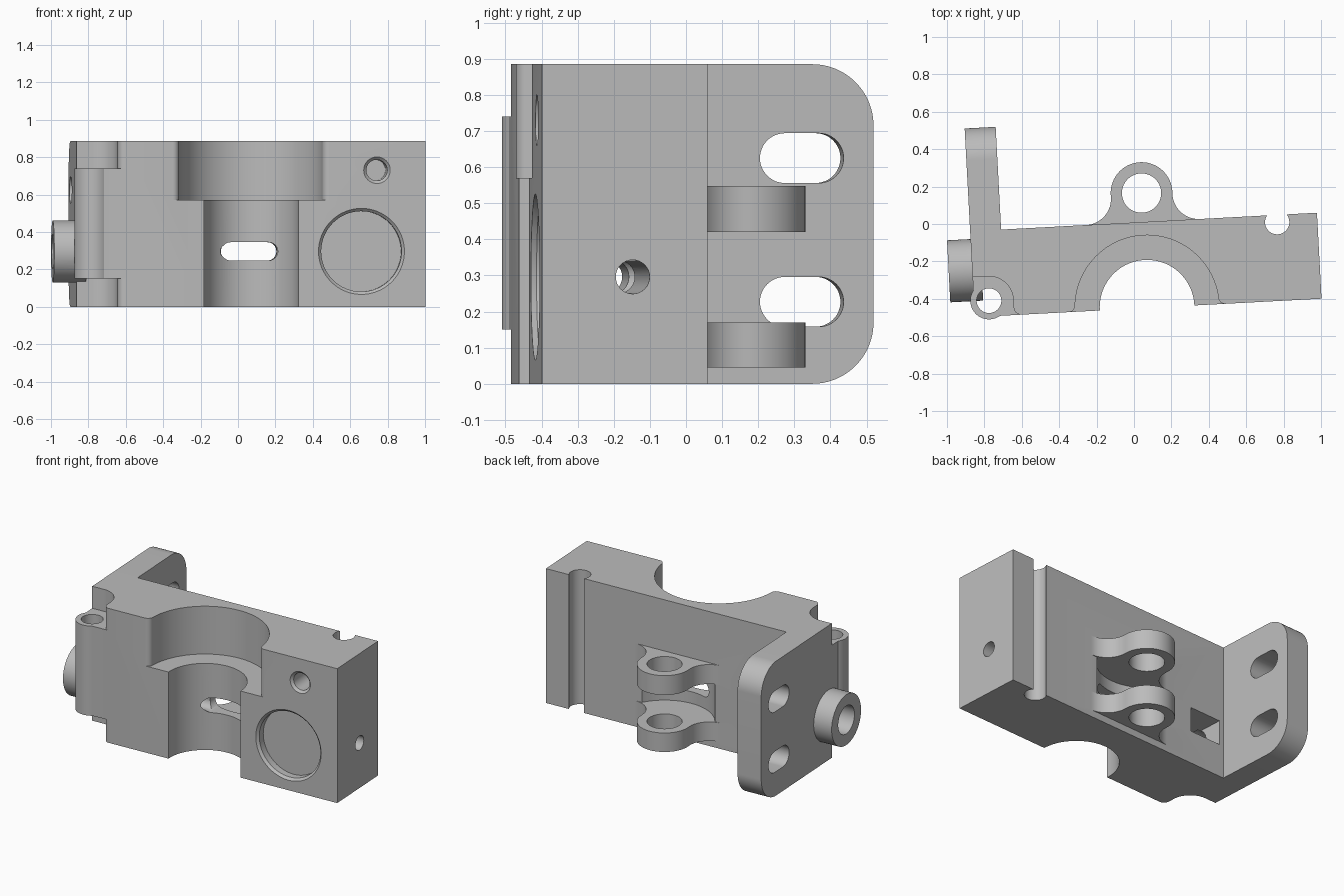
import bpy, bmesh
from math import sin, cos, pi, sqrt, radians, atan2
from mathutils import Matrix

cube = bpy.data.objects.get("Cube")
if cube:
    bpy.data.objects.remove(cube, do_unlink=True)

grey = bpy.data.materials.new("machined_grey")
grey.use_nodes = True
grey.diffuse_color = (0.5, 0.5, 0.5, 1)
grey.node_tree.nodes["Principled BSDF"].inputs["Base Color"].default_value = (0.5, 0.5, 0.5, 1)

H = 0.885
FRONT, BACK = -0.452, 0.008
RIGHT, LEFT, INNER = -0.877, 0.98, -0.711
AXIS_V, AXIS_Z = -0.2, 0.296


def arc(cx, cy, r, a0, a1, n=24):
    """Points on an arc, angles in degrees."""
    return [(cx + r * cos(radians(a0 + (a1 - a0) * i / n)),
             cy + r * sin(radians(a0 + (a1 - a0) * i / n))) for i in range(n + 1)]


def circle(cx, cy, r, n=64):
    return arc(cx, cy, r, 0, 360, n)[:-1]


def rect(x0, y0, x1, y1):
    return [(x0, y0), (x1, y0), (x1, y1), (x0, y1)]


def slot(x0, x1, y, r):
    return arc(x0 + r, y, r, 90, 270) + arc(x1 - r, y, r, -90, 90)


def prism(name, pts, lo, hi, axis="z", end_scale=1):
    """Extrude an outline along an axis, optionally tapering its far end."""
    place = {"x": lambda a, b, h: (h, a, b),
             "y": lambda a, b, h: (a, h, b),
             "z": lambda a, b, h: (a, b, h)}[axis]
    cx = sum(p[0] for p in pts) / len(pts)
    cy = sum(p[1] for p in pts) / len(pts)
    far = [(cx + (a - cx) * end_scale, cy + (b - cy) * end_scale) for a, b in pts]
    bm = bmesh.new()
    v0 = [bm.verts.new(place(a, b, lo)) for a, b in pts]
    v1 = [bm.verts.new(place(a, b, hi)) for a, b in far]
    bm.faces.new(v0)
    bm.faces.new(v1)
    for i in range(len(pts)):
        j = (i + 1) % len(pts)
        bm.faces.new((v0[i], v0[j], v1[j], v1[i]))
    bmesh.ops.recalc_face_normals(bm, faces=bm.faces)
    mesh = bpy.data.meshes.new(name)
    bm.to_mesh(mesh)
    bm.free()
    mesh.materials.append(grey)
    ob = bpy.data.objects.new(name, mesh)
    bpy.context.collection.objects.link(ob)
    return ob


# Main block and rounded mounting flange
body = prism("bracket_body", rect(RIGHT, FRONT, LEFT, BACK), 0, H)


def combine(tool, op):
    """Apply a boolean to the body and discard the tool."""
    mod = body.modifiers.new(op, "BOOLEAN")
    mod.operation, mod.solver, mod.object = op, "EXACT", tool
    bpy.context.view_layer.objects.active = body
    bpy.ops.object.modifier_apply(modifier=mod.name)
    bpy.data.objects.remove(tool, do_unlink=True)


def cut(*args, **kw):
    combine(prism("cutter", *args, **kw), "DIFFERENCE")


def add(*args, **kw):
    combine(prism("addition", *args, **kw), "UNION")


R, V1 = 0.17, 0.558
flange = ([(-0.1, 0)] + arc(V1 - R, R, R, -90, 0)
          + arc(V1 - R, H - R, R, 0, 90) + [(-0.1, H)])
add(flange, RIGHT, INNER, axis="x")
for z in (0.227, 0.625):
    cut(slot(0.243, 0.475, z, 0.069), RIGHT - 0.1, INNER + 0.1, axis="x")

# Stepped half-round saddle with a flared upper opening
SU, SV = 0.046, -0.448
cut([(SU + 0.253, -0.6)] + arc(SU, SV, 0.253, 0, 180, 48) + [(SU - 0.253, -0.6)], -0.1, 0.6)
BR, FR = 0.385, 0.035
fv = FRONT + FR
fu = sqrt((BR + FR) ** 2 - (fv - SV) ** 2)
t = atan2(fv - SV, fu) * 180 / pi
upper = ([(SU + fu, -0.6)] + arc(SU + fu, fv, FR, 270, 180 + t, 8)
         + arc(SU, SV, BR, t, 180 - t, 48)
         + arc(SU - fu, fv, FR, -t, -90, 8) + [(SU - fu, -0.6)])
cut(upper, 0.57, H + 0.1)

# Corner hinge barrel with clearance notches above and below
HU, HV = -0.796, -0.368
edge = FRONT - HV
notch = ([(-0.3, -0.3), (0.17, -0.3)] + arc(0.17, edge + 0.04, 0.04, 270, 180, 8)
         + arc(0, 0, 0.13, 0, 90) + [(-0.3, 0.13)])
notch = [(HU + a, HV + b) for a, b in notch]
cut(notch, -0.1, 0.15)
cut(notch, 0.74, H + 0.1)
cut(rect(-1.1, -0.6, HU, HV), 0.1, 0.8)
add(circle(HU, HV, 0.1), 0.15, 0.74)
cut(circle(HU, HV, 0.066), 0.1, 0.8)

# Round side boss, lengthwise bore and nut pocket
add(circle(AXIS_V, AXIS_Z, 0.166), -1.003, RIGHT + 0.05, axis="x")
cut(circle(AXIS_V, AXIS_Z, 0.092), -1.1, -0.66, axis="x")
cut(circle(AXIS_V, AXIS_Z, 0.047, 32), -0.7, LEFT + 0.1, axis="x")
cut(rect(-0.68, AXIS_Z - 0.08, -0.45, AXIS_Z + 0.08), -0.29, 0.1, axis="y")

# Curved clearance pocket between the lugs, open to the saddle
LU, LV = 0.049, 0.163
cut(circle(LU, LV, 0.3), 0.17, 0.42)
cut(slot(-0.1, 0.2, AXIS_Z, 0.049), -0.3, 0.1, axis="y")

# Two flared hinge lugs
LR, LF = 0.165, 0.14
cv = BACK + LF
cu = sqrt((LR + LF) ** 2 - (cv - LV) ** 2)
a = atan2(cv - LV, cu) * 180 / pi
lug = ([(LU - cu, BACK - 0.02), (LU + cu, BACK - 0.02)]
       + arc(LU + cu, cv, LF, 270, 180 + a, 16)
       + arc(LU, LV, LR, a, 180 - a, 40)
       + arc(LU - cu, cv, LF, -a, -90, 16))
for z0, z1 in ((0.045, 0.17), (0.42, 0.548)):
    add(lug, z0, z1)
    cut(circle(LU, LV, 0.105), z0 - 0.03, z1 + 0.03)

# Rear vertical groove
cut(circle(0.765, -0.031, 0.065), -0.1, H + 0.1)

# Front round recess and small hole, both with bevelled rims
for u, z, r, depth in ((0.637, AXIS_Z, 0.215, 0.06), (0.72, 0.73, 0.056, 0.2)):
    cut(circle(u, z, r), FRONT - 0.1, FRONT + depth, axis="y")
    rim = r + 0.03
    cut(circle(u, z, rim), FRONT - 0.015, FRONT + 0.015, axis="y", end_scale=r / rim)

# Slight turn of the whole bracket about the vertical
body.data.transform(Matrix.Rotation(radians(3.05), 4, "Z"))
bpy.ops.object.select_all(action="DESELECT")
body.select_set(True)
bpy.context.view_layer.objects.active = body
bpy.ops.object.shade_smooth_by_angle(angle=radians(30))
